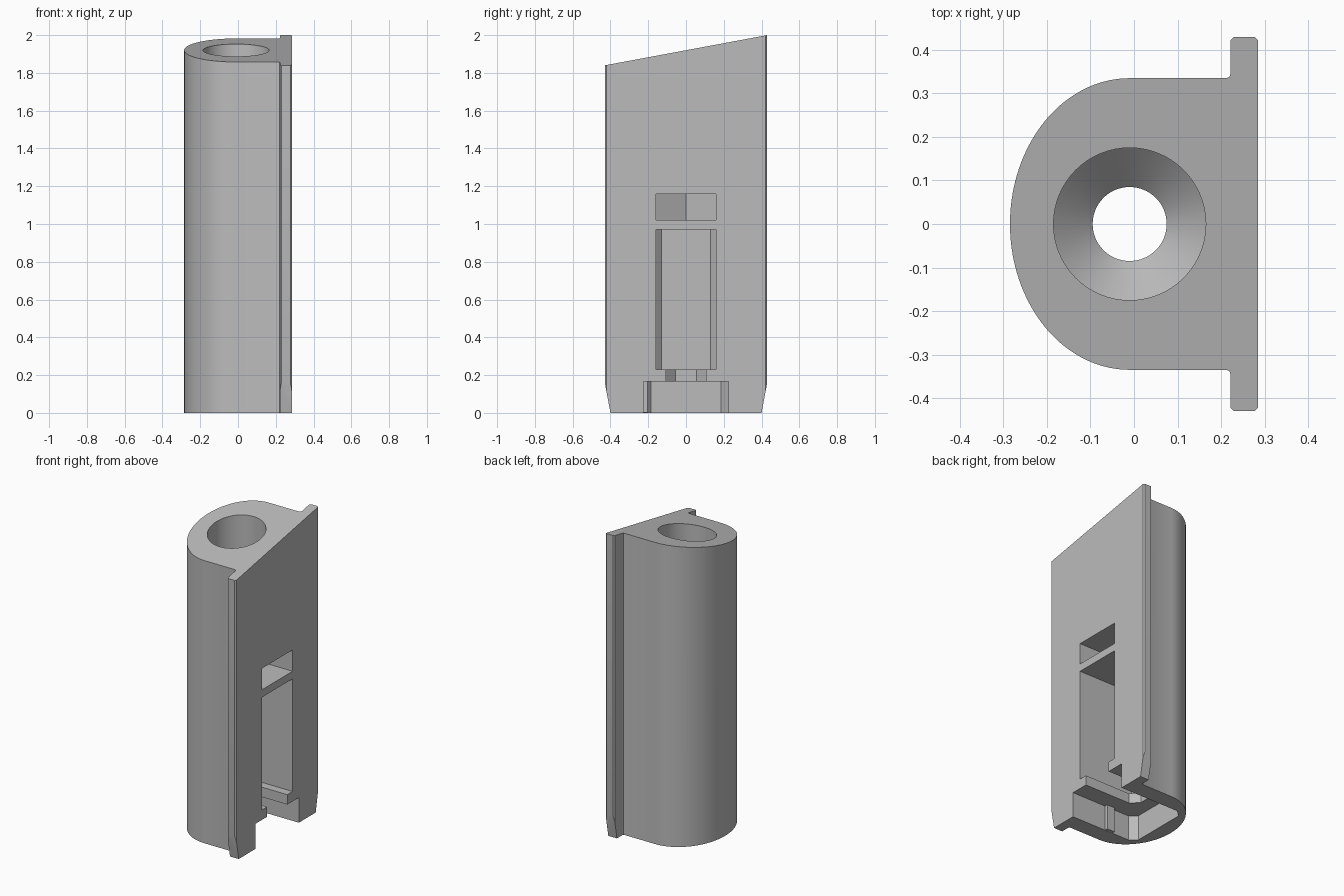
import bpy, bmesh, math

cube = bpy.data.objects.get("Cube")
if cube:
    bpy.data.objects.remove(cube, do_unlink=True)

grey = bpy.data.materials.new("plain grey")
grey.use_nodes = True
grey.diffuse_color = (0.5, 0.5, 0.5, 1)
grey.node_tree.nodes["Principled BSDF"].inputs["Base Color"].default_value = (0.5, 0.5, 0.5, 1)

CX = -0.01      # axis of the bore
FACE = 0.285    # flat outer face of the plate


def top_z(y):
    return 1.92 + 0.186 * y


def prism(name, outline, low, high, axis="z"):
    """Extrude a 2D outline along z (outline in x, y) or x (outline in y, z)."""
    def place(p, h):
        return (p[0], p[1], h) if axis == "z" else (h, p[0], p[1])
    bm = bmesh.new()
    a = [bm.verts.new(place(p, low)) for p in outline]
    b = [bm.verts.new(place(p, high)) for p in outline]
    bm.faces.new(a)
    bm.faces.new(b)
    n = len(a)
    for i in range(n):
        j = (i + 1) % n
        bm.faces.new((a[i], a[j], b[j], b[i]))
    bmesh.ops.recalc_face_normals(bm, faces=bm.faces)
    mesh = bpy.data.meshes.new(name)
    bm.to_mesh(mesh)
    bm.free()
    obj = bpy.data.objects.new(name, mesh)
    bpy.context.collection.objects.link(obj)
    mesh.materials.append(grey)
    return obj


def cone(name, r_low, r_high, low, high):
    bpy.ops.mesh.primitive_cone_add(vertices=64, radius1=r_low, radius2=r_high,
                                    depth=high - low, location=(CX, 0, (low + high) / 2))
    obj = bpy.context.object
    obj.name = name
    obj.data.materials.append(grey)
    return obj


def activate(obj):
    bpy.ops.object.select_all(action="DESELECT")
    obj.select_set(True)
    bpy.context.view_layer.objects.active = obj


def cut(target, cutter):
    cutter.hide_render = True
    activate(target)
    mod = target.modifiers.new("cut", "BOOLEAN")
    mod.operation = "DIFFERENCE"
    mod.solver = "EXACT"
    mod.object = cutter
    bpy.ops.object.modifier_apply(modifier=mod.name)
    bpy.data.objects.remove(cutter, do_unlink=True)


def pocket(name, half, back, dx, dy, low, high):
    """Pocket open at the plate face, with its two rear corners cut off."""
    side = [(FACE + 0.1, half), (back + dx, half), (back, half - dy)]
    mirrored = [(x, -y) for x, y in reversed(side)]
    if half == dy:
        mirrored = mirrored[1:]
    return prism(name, side + mirrored, low, high)


# Body outline: rounded back joined to a wide flat plate
half_plate = [(FACE, 0.422), (FACE - 0.008, 0.43), (0.230, 0.43), (0.222, 0.422),
              (0.222, 0.345), (0.219, 0.338), (0.212, 0.335)]
steps = 72
arc = [(CX - 0.275 * math.sin(math.pi * i / steps), 0.335 * math.cos(math.pi * i / steps))
       for i in range(steps + 1)]
body = prism("body", half_plate + arc + [(x, -y) for x, y in reversed(half_plate)], 0, 2)
for v in body.data.vertices:
    if v.co.z > 1:
        v.co.z = top_z(v.co.y)

# Tapered lower corners of the plate
for s in (-1, 1):
    cut(body, prism("corner_cutter", [(s * 0.4, 0), (s * 0.43, 0.16), (s * 0.5, 0.533),
                                      (s * 0.5, -0.1), (s * 0.381, -0.1)], 0.1, 0.4, "x"))

# Wide bore, countersink and through hole
cut(body, cone("bore_cutter", 0.175, 0.175, 1.40, 2.2))
cut(body, cone("countersink_cutter", 0.085, 0.176, 1.31, 1.401))
cut(body, cone("hole_cutter", 0.085, 0.085, 0.9, 1.35))

# Nut slot, long pocket, narrow neck and wide foot pocket
cut(body, pocket("nut_slot_cutter", 0.16, -0.195, 0.092, 0.16, 1.02, 1.16))
cut(body, pocket("long_pocket_cutter", 0.16, -0.145, 0.03, 0.03, 0.23, 0.97))
cut(body, pocket("neck_cutter", 0.105, -0.10, 0.05, 0.05, 0.1, 0.3))
cut(body, pocket("foot_pocket_cutter", 0.225, -0.19, 0.045, 0.04, -0.1, 0.165))

# Small rib on one wall of the foot pocket
prism("foot_rib", [(-0.02, -0.235), (0.035, -0.235), (0.035, -0.205), (-0.02, -0.205)], 0.001, 0.17)

activate(body)
bpy.ops.object.shade_smooth_by_angle(angle=math.radians(25))
